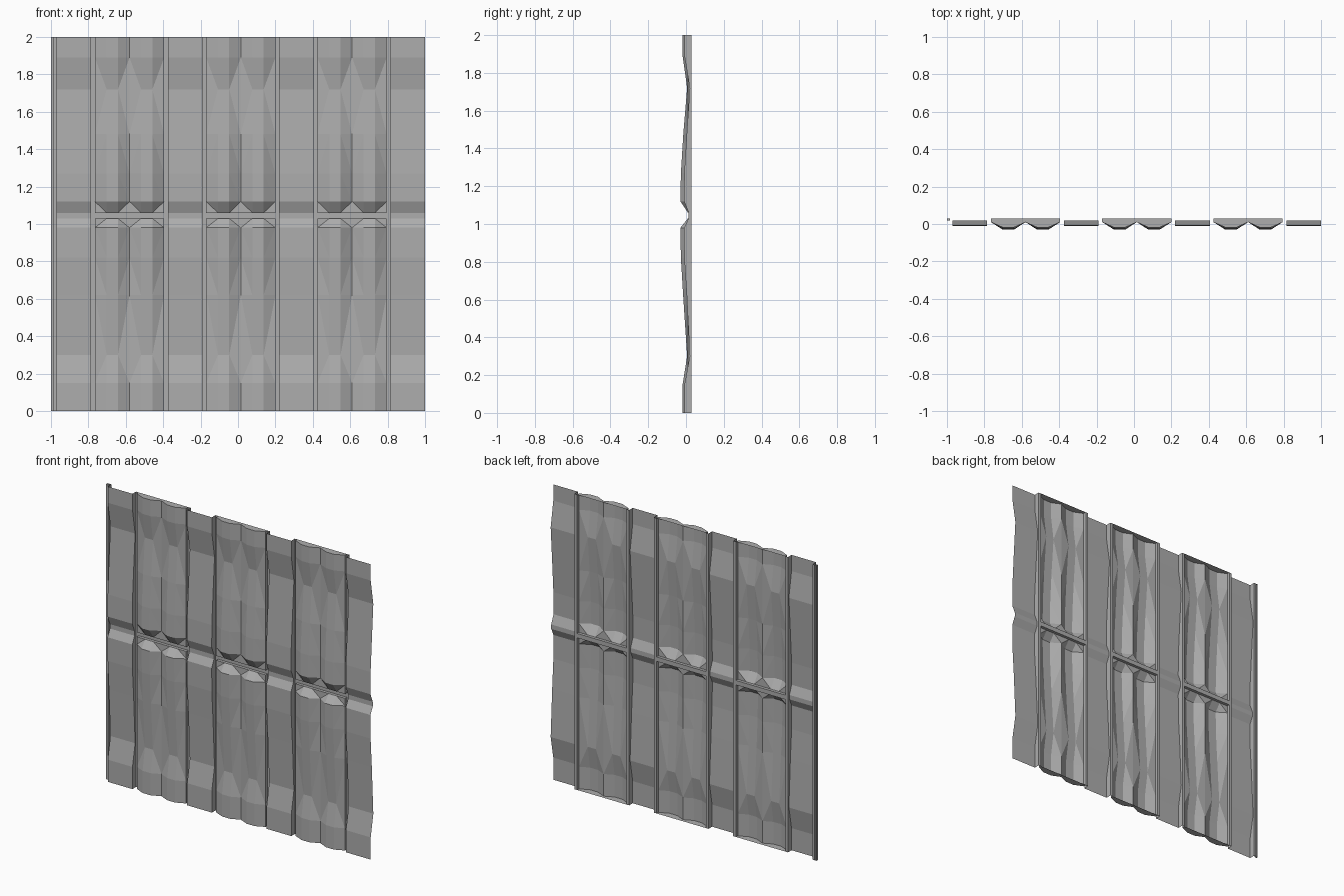
import bpy
import bmesh

cube = bpy.data.objects.get("Cube")
if cube:
    bpy.data.objects.remove(cube)

BACK = 0.03      # plane of the recessed strips
EDGE = 0.01      # depth of the bay's valleys and frame
PITCH = 0.595

# One flat grey for the whole wall panel
grey = bpy.data.materials.new("plain_grey")
grey.use_nodes = True
grey.diffuse_color = (0.42, 0.42, 0.42, 1)
grey.node_tree.nodes["Principled BSDF"].inputs["Base Color"].default_value = (0.42, 0.42, 0.42, 1)


def relief(name, columns, rows, ridges=(), walls=True):
    """Sheet over columns (x) and rows (z, ridge y, valley y), with side walls to the back."""
    bm = bmesh.new()

    def depth(c, row):
        return row[1] if c in ridges else row[2]

    grid = [[bm.verts.new((x, depth(c, row), row[0])) for c, x in enumerate(columns)] for row in rows]
    for r in range(len(rows) - 1):
        for c in range(len(columns) - 1):
            a, b = grid[r][c], grid[r][c + 1]
            d, e = grid[r + 1][c], grid[r + 1][c + 1]
            if (c in ridges) == (c + 1 in ridges):
                bm.faces.new((a, b, e, d))
                continue
            # Fold each flank from the deeper end of the ridge
            upper_deeper = rows[r + 1][1] > rows[r][1]
            if upper_deeper == (c in ridges):
                bm.faces.new((a, b, d))
                bm.faces.new((b, e, d))
            else:
                bm.faces.new((a, b, e))
                bm.faces.new((a, e, d))
    if walls:
        for c in (0, len(columns) - 1):
            rear = [bm.verts.new((columns[c], BACK, row[0])) for row in rows]
            for r in range(len(rows) - 1):
                loop = (grid[r][c], grid[r + 1][c], rear[r + 1], rear[r])
                if rows[r][0] != rows[r + 1][0]:
                    bm.faces.new(loop if c == 0 else loop[::-1])
    mesh = bpy.data.meshes.new(name)
    bm.to_mesh(mesh)
    bm.free()
    mesh.materials.append(grey)
    obj = bpy.data.objects.new(name, mesh)
    bpy.context.collection.objects.link(obj)
    return obj


# Side profiles, bottom to top: height and depth
bay_profile = [(0, -0.018), (0.15, -0.018), (0.3, 0.006), (0.62, -0.015), (0.82, -0.027), (0.98, -0.03),
               (1.03, EDGE), (1.03, BACK), (1.06, BACK), (1.06, EDGE),
               (1.12, -0.03), (1.27, -0.027), (1.48, -0.014), (1.72, 0.006), (1.89, -0.018), (2, -0.018)]
bay_rows = [(z, y, max(y, EDGE)) for z, y in bay_profile]
bay_rows = [(0, BACK, BACK)] + bay_rows + [(2, BACK, BACK)]   # end caps

post_profile = [(0, -0.008), (0.15, -0.008), (0.3, 0.02), (0.62, 0.004), (0.82, -0.009), (0.98, -0.01),
                (1.03, 0.014), (1.06, 0.014),
                (1.12, -0.01), (1.27, -0.009), (1.48, 0.004), (1.72, 0.02), (1.89, -0.008), (2, -0.008)]
post_rows = [(z, y, y) for z, y in post_profile]
flat_rows = [(0, BACK, BACK), (2, BACK, BACK)]

# Wavy flat posts
for i in range(4):
    x = -0.8775 + PITCH * i
    relief(f"post_{i + 1}", (x - 0.0925, x + 0.0925), post_rows, walls=i < 3)
    if i == 3:
        # The last post keeps only its inner side wall
        relief("end_post_lining", (x - 0.0925, x - 0.0924), post_rows)

# Double-ribbed bays, with recessed strips on both sides
for i in range(3):
    x = -0.58 + PITCH * i
    columns = [x + u for u in (-0.185, -0.122, -0.062, 0, 0.062, 0.122, 0.185)]
    relief(f"ribbed_bay_{i + 1}", columns, bay_rows, ridges=(1, 2, 4, 5))
    for side, s in (("right", -1), ("left", 1)):
        edges = sorted((x + s * 0.185, x + s * 0.205))
        relief(f"recess_{side}_{i + 1}", edges, flat_rows, walls=False)

# Cut end of the panel: a recess and a sliver of the next bay
relief("end_recess", (-0.985, -0.97), flat_rows, walls=False)
sliver_rows = [(0, 0, BACK), (0, 0, EDGE + 0.008), (2, 0, EDGE + 0.008), (2, 0, BACK)]
relief("end_sliver", (-1, -0.985), sliver_rows)
